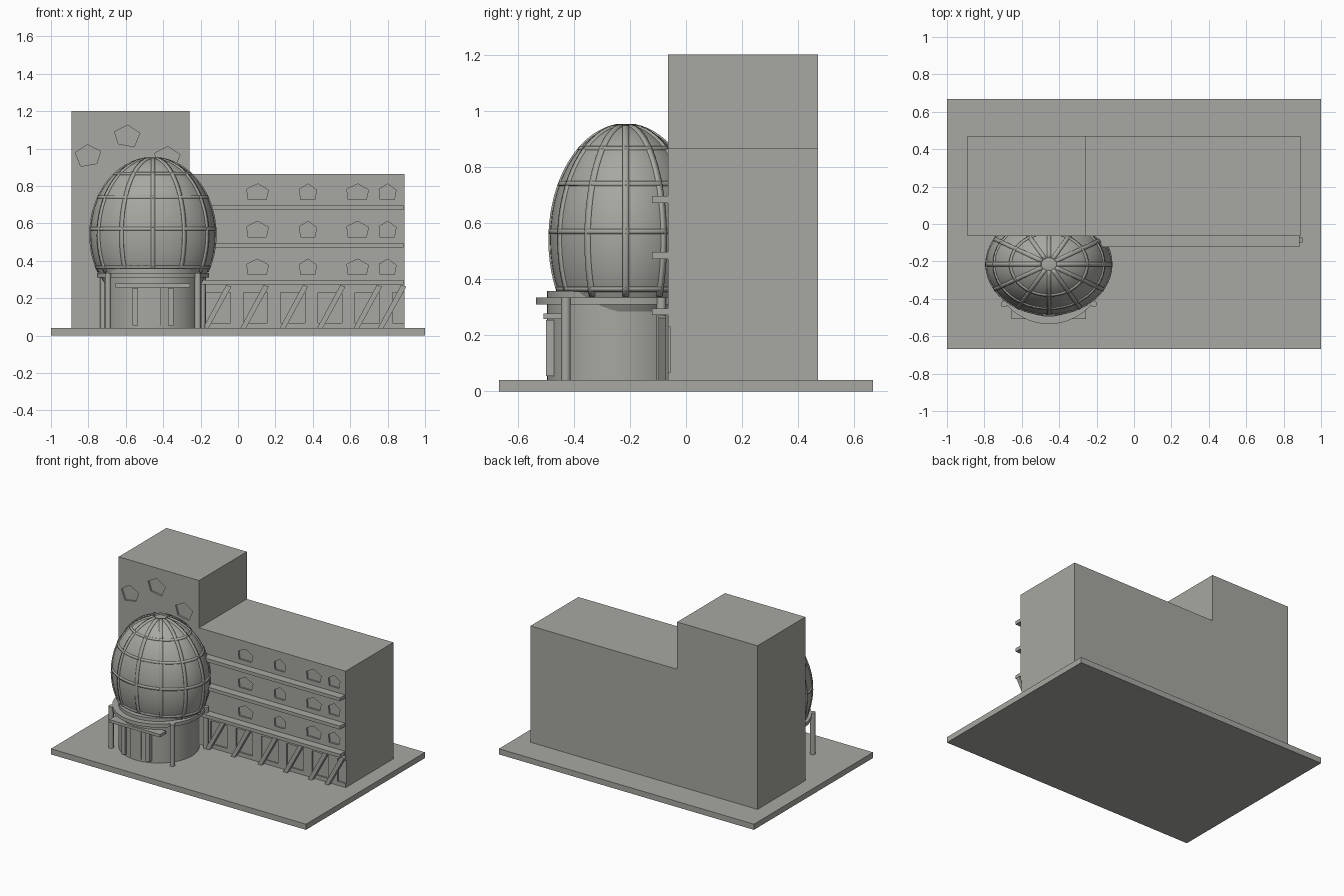
import bpy, bmesh, math

if "Cube" in bpy.data.objects:
    bpy.data.objects.remove(bpy.data.objects["Cube"])

mat = bpy.data.materials.new("warm grey")
mat.diffuse_color = (0.39, 0.39, 0.36, 1)
mat.use_nodes = True
mat.node_tree.nodes["Principled BSDF"].inputs["Base Color"].default_value = mat.diffuse_color


def make(name, bm, smooth=False):
    bmesh.ops.recalc_face_normals(bm, faces=bm.faces)
    me = bpy.data.meshes.new(name)
    bm.to_mesh(me)
    bm.free()
    me.materials.append(mat)
    ob = bpy.data.objects.new(name, me)
    bpy.context.collection.objects.link(ob)
    if smooth:
        bpy.ops.object.select_all(action='DESELECT')
        ob.select_set(True)
        bpy.context.view_layer.objects.active = ob
        bpy.ops.object.shade_smooth_by_angle(angle=math.radians(35))
    return ob


def add_prism(bm, pts, y0, y1):
    """Extrude an xz outline from y0 to y1."""
    a = [bm.verts.new((x, y0, z)) for x, z in pts]
    b = [bm.verts.new((x, y1, z)) for x, z in pts]
    n = len(pts)
    bm.faces.new(a)
    bm.faces.new(b[::-1])
    for i in range(n):
        j = (i + 1) % n
        bm.faces.new((a[i], b[i], b[j], a[j]))


def prism(name, pts, y0, y1):
    bm = bmesh.new()
    add_prism(bm, pts, y0, y1)
    return make(name, bm)


def rect(x0, x1, z0, z1):
    return [(x0, z0), (x1, z0), (x1, z1), (x0, z1)]


def cylinder(name, x, y, r, z0, z1, seg):
    bm = bmesh.new()
    bmesh.ops.create_cone(bm, cap_ends=True, segments=seg, radius1=r, radius2=r, depth=z1 - z0)
    bmesh.ops.translate(bm, verts=bm.verts, vec=(x, y, (z0 + z1) / 2))
    return make(name, bm, True)


# Ground slab and stepped building block
prism("ground_slab", rect(-1, 1, 0, 0.04), -0.667, 0.667)
FRONT = -0.065
building = prism("building", [(-0.89, 0.04), (0.89, 0.04), (0.89, 0.865),
                              (-0.26, 0.865), (-0.26, 1.2), (-0.89, 1.2)], FRONT, 0.47)

# Recessed five-sided windows and ground-floor openings
cut = bmesh.new()
house = [(-0.45, -0.4), (0.4, -0.4), (0.5, 0.15), (0.0, 0.5), (-0.5, 0.2)]
for z in (0.765, 0.565, 0.363):
    for x, w in ((0.105, 0.115), (0.375, 0.09), (0.64, 0.115), (0.80, 0.09)):
        add_prism(cut, [(x + w * u, z + 0.092 * v) for u, v in house], -0.2, FRONT + 0.012)
penta = [(-0.035, -0.06), (0.05, -0.045), (0.07, 0.02), (0.0, 0.055), (-0.065, 0.012)]
for x, z, s in ((-0.805, 0.965, 1), (-0.59, 1.07, -1), (-0.375, 0.955, -1)):
    add_prism(cut, [(x + s * u, z + v) for u, v in penta], -0.2, FRONT + 0.012)
for i in range(6):
    x = -0.17 + i * 0.199
    add_prism(cut, rect(x, x + 0.13, 0.068, 0.23), -0.2, FRONT + 0.01)
cutter = make("opening_cutter", cut)
cutter.hide_render = True
cutter.hide_viewport = True
mod = building.modifiers.new("openings", 'BOOLEAN')
mod.operation = 'DIFFERENCE'
mod.solver = 'EXACT'
mod.object = cutter

# Floor ledges
for i, z in enumerate((0.272, 0.472, 0.672)):
    prism(f"ledge_{i}", rect(-0.26, 0.885, z, z + 0.024), -0.122, FRONT)

# Slanted struts under the lowest ledge
for i, x in enumerate((-0.035, 0.165, 0.375, 0.575, 0.77, 0.9)):
    prism(f"strut_{i}", [(x - 0.152, 0.04), (x - 0.122, 0.04), (x, 0.262), (x - 0.028, 0.27)],
          -0.098, -0.072)

# Entrance drum, collar and columns
CX, CY = -0.455, -0.235
cylinder("drum", CX, CY, 0.26, 0.04, 0.358, 64)
cylinder("collar", CX, CY, 0.30, 0.31, 0.335, 64)
for i, (dx, y) in enumerate(((0.24, -0.428), (0.265, -0.088))):
    for s in (-1, 1):
        cylinder(f"column_{i}_{'left' if s < 0 else 'right'}", CX + s * dx, y, 0.017, 0.04, 0.335, 16)

# Entrance canopy and doors
prism("canopy", rect(-0.655, -0.257, 0.258, 0.278), -0.507, -0.44)
for i, (a, b) in enumerate(((-0.565, -0.535), (-0.497, -0.46), (-0.45, -0.413), (-0.375, -0.345))):
    prism(f"door_panel_{i}", rect(a, b, 0.055, 0.255), -0.499, -0.45)

# Egg-shaped dome
EY, EZ, RX, RY, RZ = -0.215, 0.54, 0.335, 0.27, 0.41


def egg(t, p, shift=0.0):
    return (CX + RX * math.cos(t) * math.cos(p) - shift * math.sin(t),
            EY + RY * math.sin(t) * math.cos(p) + shift * math.cos(t),
            EZ + RZ * math.sin(p))


bm = bmesh.new()
bmesh.ops.create_uvsphere(bm, u_segments=48, v_segments=28, radius=1)
low = [v for v in bm.verts if v.co.z < -0.68]
bmesh.ops.delete(bm, geom=low, context='VERTS')
bmesh.ops.holes_fill(bm, edges=[e for e in bm.edges if e.is_boundary], sides=0)
for v in bm.verts:
    v.co = (CX + RX * v.co.x, EY + RY * v.co.y, EZ + RZ * v.co.z)
make("egg_dome", bm, True)


def add_band(bm, rows, closed):
    """Skin pairs of points into a strip."""
    vs = [(bm.verts.new(a), bm.verts.new(b)) for a, b in rows]
    for i in range(len(vs) if closed else len(vs) - 1):
        (a, b), (c, d) = vs[i], vs[(i + 1) % len(vs)]
        bm.faces.new((a, c, d, b))


def thicken(ob):
    m = ob.modifiers.new("thickness", 'SOLIDIFY')
    m.thickness = 0.011
    m.offset = 0


# Raised vertical ribs and horizontal hoops
ribs = bmesh.new()
P0, P1 = math.asin((0.34 - EZ) / RZ), math.radians(83)
for k in range(12):
    t = k * math.pi / 6
    ps = [P0 + (P1 - P0) * i / 24 for i in range(25)]
    add_band(ribs, [(egg(t, p, 0.011), egg(t, p, -0.011)) for p in ps], False)
thicken(make("dome_ribs", ribs, True))
hoops = bmesh.new()
for z in (0.365, 0.57, 0.74, 0.865):
    p = math.asin((z - EZ) / RZ)
    d = 0.009 / RZ
    add_band(hoops, [(egg(i * math.pi / 24, p - d), egg(i * math.pi / 24, p + d))
                     for i in range(48)], True)
thicken(make("dome_hoops", hoops, True))
